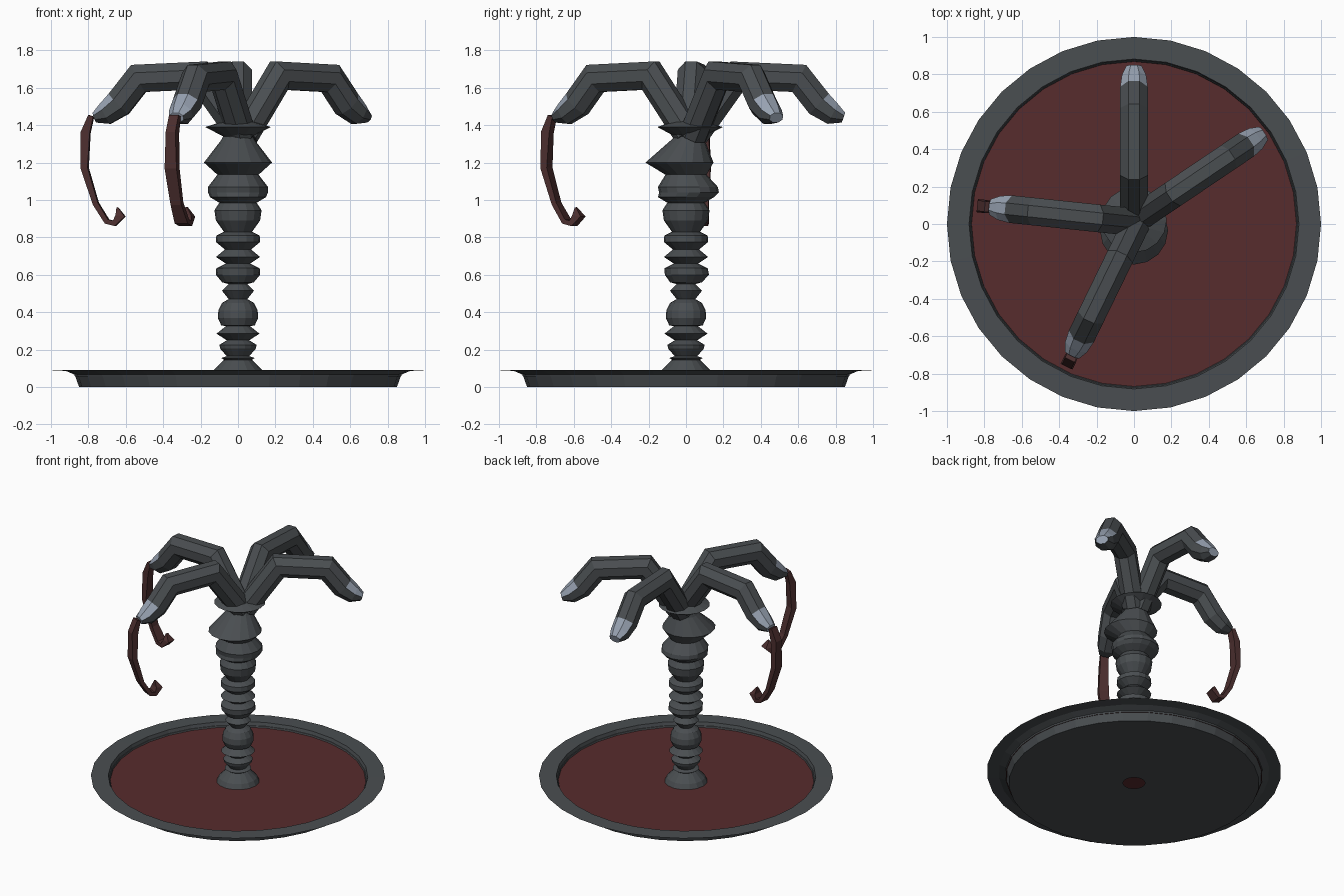
import bpy, bmesh, math
from mathutils import Vector

if "Cube" in bpy.data.objects:
    bpy.data.objects.remove(bpy.data.objects["Cube"])


def material(name, rgb):
    m = bpy.data.materials.new(name)
    m.diffuse_color = (*rgb, 1)
    m.use_nodes = True
    m.node_tree.nodes["Principled BSDF"].inputs["Base Color"].default_value = m.diffuse_color
    return m


GREY = material("dark grey", (0.068, 0.076, 0.082))
RED = material("deep red", (0.095, 0.025, 0.026))
NAIL = material("pale steel", (0.31, 0.36, 0.44))
STRAND = material("dark brown red", (0.072, 0.028, 0.028))


def finish(bm, name, mats):
    bmesh.ops.recalc_face_normals(bm, faces=bm.faces)
    me = bpy.data.meshes.new(name)
    bm.to_mesh(me)
    bm.free()
    for m in mats:
        me.materials.append(m)
    ob = bpy.data.objects.new(name, me)
    bpy.context.collection.objects.link(ob)
    return ob


def bridge(bm, rings, rule=None):
    n = len(rings[0])
    for i, (a, b) in enumerate(zip(rings, rings[1:])):
        for k in range(n):
            f = bm.faces.new((a[k], a[(k + 1) % n], b[(k + 1) % n], b[k]))
            f.material_index = rule(i, k) if rule else 0


def lathe(name, profile, sides, mats, cap_start=False, cap_end=False):
    """profile entries: (radius, z, optional y shift)"""
    bm = bmesh.new()
    rings = []
    for r, z, *dy in profile:
        y = dy[0] if dy else 0
        angles = [2 * math.pi * k / sides for k in range(sides)]
        rings.append([bm.verts.new((r * math.cos(a), r * math.sin(a) + y, z)) for a in angles])
    bridge(bm, rings)
    if cap_start:
        bm.faces.new(rings[0])
    if cap_end:
        bm.faces.new(rings[-1])
    return finish(bm, name, mats)


def sweep(name, path, heading, sides, mats, shift=0, side=0, rule=None, cap_mat=0):
    """path entries: (distance out, z, half depth, half width), in the upright plane of heading"""
    bm = bmesh.new()
    h = math.radians(heading)
    out, across = Vector((math.cos(h), math.sin(h), 0)), Vector((-math.sin(h), math.cos(h), 0))
    pts = [Vector((p[0] + shift, p[1])) for p in path]
    rings = []
    for i, p in enumerate(pts):
        d1 = (p - pts[max(i - 1, 0)]).normalized() if i else (pts[1] - p).normalized()
        d2 = (pts[i + 1] - p).normalized() if i < len(pts) - 1 else d1
        t = (d1 + d2).normalized()
        miter = 1 / max(t.dot(d1), 0.7)
        normal = out * -t.y + Vector((0, 0, t.x))
        c = out * p.x + Vector((0, 0, p.y)) + across * side
        ring = []
        for k in range(sides):
            a = 2 * math.pi * (k + 0.5) / sides
            ring.append(bm.verts.new(c + normal * path[i][2] * miter * math.cos(a)
                                     + across * path[i][3] * math.sin(a)))
        rings.append(ring)
    bridge(bm, rings, rule)
    bm.faces.new(rings[0])
    bm.faces.new(rings[-1]).material_index = cap_mat
    return finish(bm, name, mats)


# Dish: underside with a centre hole, thin lip and inner wall
lathe("dish", [(0.075, 0), (0.85, 0), (0.872, 0.065), (0.92, 0.086), (1.0, 0.09),
               (0.882, 0.091), (0.872, 0.055)], 32, [GREY])
# Red dish floor
lathe("dish_floor", [(0.873, 0.055), (0.01, 0.055)], 32, [RED], cap_end=True)

# Stem: stack of uneven vertebra-like discs
lathe("stem", [
    (0.146, 0.056), (0.13, 0.09), (0.075, 0.145), (0.09, 0.155), (0.06, 0.165),
    (0.095, 0.205), (0.10, 0.225), (0.06, 0.25), (0.115, 0.285), (0.065, 0.325),
    (0.09, 0.33), (0.108, 0.37), (0.105, 0.41), (0.085, 0.45), (0.05, 0.47),
    (0.086, 0.515), (0.05, 0.55), (0.085, 0.56), (0.118, 0.6, 0.005), (0.116, 0.635),
    (0.065, 0.66), (0.118, 0.695), (0.07, 0.735), (0.118, 0.775), (0.116, 0.81),
    (0.075, 0.83), (0.118, 0.89), (0.126, 0.945), (0.10, 0.985), (0.15, 1.015),
    (0.16, 1.04, 0.016), (0.16, 1.07, 0.01), (0.11, 1.135), (0.182, 1.2, -0.035),
    (0.09, 1.32, 0.01), (0.08, 1.34, 0.02), (0.175, 1.39, 0.022), (0.08, 1.42, 0.01)],
    16, [GREY], True, True)

# Fingers with pale nails on the upper faces of the tips
R = 0.08
FINGER = [(0.05, 1.35, R, R), (0.275, 1.665, R, R), (0.605, 1.65, R, R),
          (0.712, 1.514, R, R), (0.785, 1.46, 0.064, 0.07), (0.842, 1.44, 0.03, 0.045)]
# Hanging strands that curl into a hook
HOOK = [(0.79, 1.45, 0.02, 0.04), (0.82, 1.36, 0.034, 0.04), (0.825, 1.17, 0.026, 0.05),
        (0.765, 0.98, 0.02, 0.045), (0.705, 0.885, 0.018, 0.055), (0.665, 0.875, 0.018, 0.055),
        (0.632, 0.915, 0.03, 0.045), (0.65, 0.96, 0.006, 0.01)]


def nail(i, k):
    return 1 if i >= 3 and k in (6, 7, 0) else 0


for name, heading, shift, side, strand in [("back", 90, 0, 0, False), ("right", 34, 0, 0.015, False),
                                           ("left", 174, -0.07, -0.01, True),
                                           ("front", 244, -0.07, 0.01, True)]:
    sweep(name + "_finger", FINGER, heading, 8, [GREY, NAIL], shift, side, nail, 1)
    if strand:
        sweep(name + "_strand", HOOK, heading, 4, [STRAND], 0, side)
